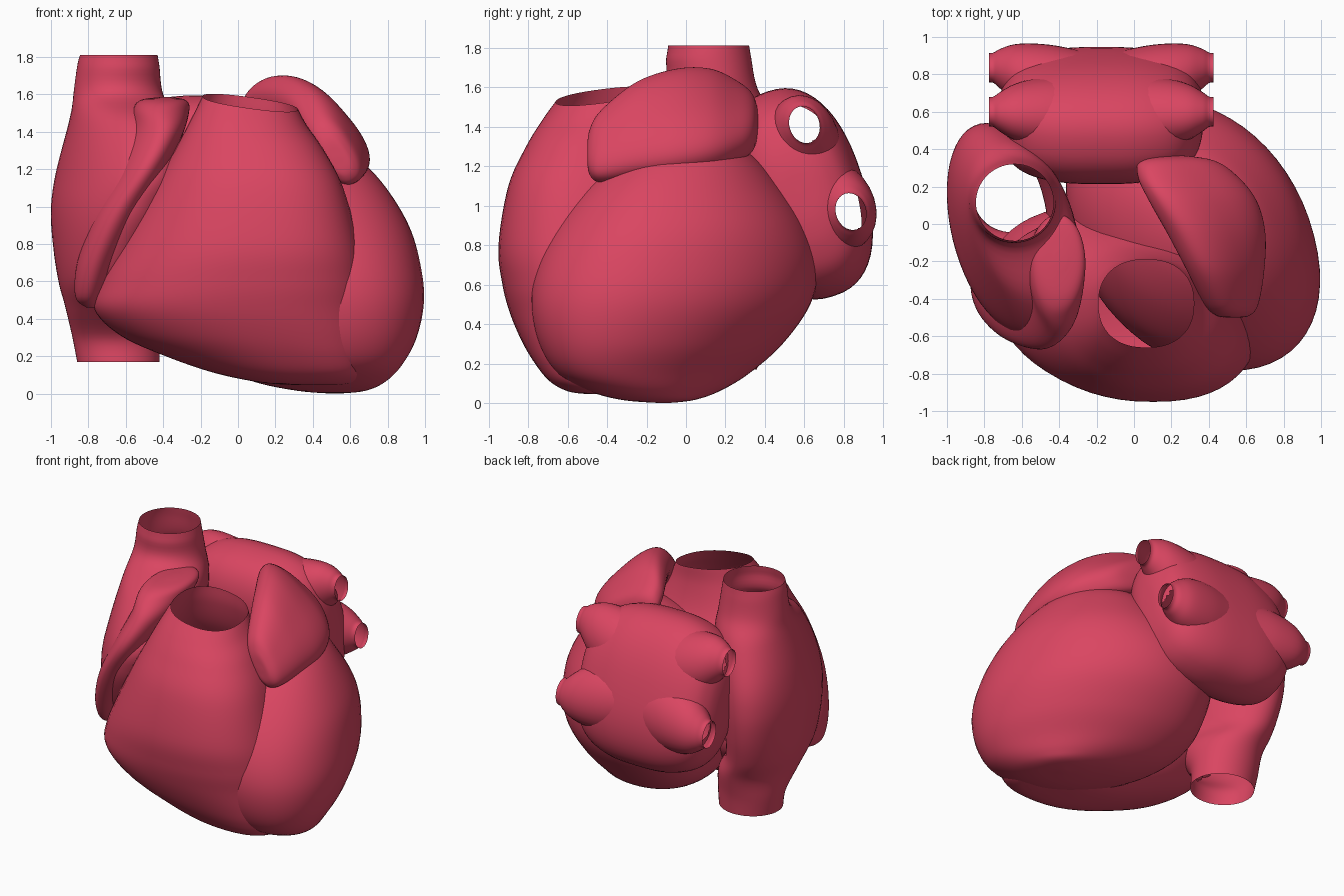
import bpy, bmesh, math
from mathutils import Vector as V

if "Cube" in bpy.data.objects:
    bpy.data.objects.remove(bpy.data.objects["Cube"])

mat = bpy.data.materials.new("muscle_red")
mat.diffuse_color = (0.70, 0.06, 0.12, 1)
mat.use_nodes = True
mat.node_tree.nodes["Principled BSDF"].inputs["Base Color"].default_value = mat.diffuse_color
mid = -0.175  # centre plane of the left atrium


def loft(name, rings, cap0=False, cap1=False, seg=56, sub=6, power=1.0, holes=()):
    """Smooth skin through rings given as (centre, half axis U, half axis W)."""
    fine = []
    n = len(rings)
    for i in range(n - 1):
        a, b, c, d = (rings[max(0, min(n - 1, i + k))] for k in (-1, 0, 1, 2))
        for s in range(sub + (i == n - 2)):
            t = s / sub
            fine.append([0.5 * (2 * q + (r - p) * t + (2 * p - 5 * q + 4 * r - w) * t * t
                                + (3 * q - p - 3 * r + w) * t ** 3)
                         for p, q, r, w in zip(a, b, c, d)])
    bm = bmesh.new()
    rows = []
    for c, u, w in fine:
        row = []
        for k in range(seg):
            a = 2 * math.pi * k / seg
            x, y = math.cos(a), math.sin(a)
            row.append(bm.verts.new(c + u * math.copysign(abs(x) ** power, x)
                                    + w * math.copysign(abs(y) ** power, y)))
        rows.append(row)
    for r0, r1 in zip(rows, rows[1:]):
        for k in range(seg):
            bm.faces.new((r0[k], r0[k - 1], r1[k - 1], r1[k]))
    if cap0:
        bm.faces.new(rows[0])
    if cap1:
        bm.faces.new(rows[-1])
    # openings where veins pass through the wall
    cut = set()
    for f in bm.faces:
        m = f.calc_center_median()
        for p, r in holes:
            if abs(m.x - mid) > .4 and (m.x - mid) * (p.x - mid) > 0 and (m - p).yz.length < r:
                cut.add(f)
    bmesh.ops.delete(bm, geom=list(cut), context='FACES')
    bmesh.ops.recalc_face_normals(bm, faces=bm.faces)
    me = bpy.data.meshes.new(name)
    bm.to_mesh(me)
    bm.free()
    for p in me.polygons:
        p.use_smooth = True
    me.materials.append(mat)
    ob = bpy.data.objects.new(name, me)
    bpy.context.collection.objects.link(ob)
    return ob


def level(z, x0, x1, y0, y1, shear=0.0, tx=0.0, ty=0.0):
    """Horizontal ring from its x and y limits, optionally sheared or tilted."""
    hx = math.sqrt(max(((x1 - x0) / 2) ** 2 - shear ** 2, 1e-6))
    return (V(((x0 + x1) / 2, (y0 + y1) / 2, z)), V((hx, 0, tx)),
            V((-shear, (y1 - y0) / 2, ty)))


# left ventricle: closed egg
loft("left_ventricle", [
    level(0.00, .50, .54, -.13, -.09),
    level(0.015, .32, .68, -.32, .04, .03),
    level(0.06, .10, .78, -.49, .17, .11),
    level(0.15, -.12, .87, -.65, .32, .18),
    level(0.30, -.28, .95, -.745, .49, .20),
    level(0.50, -.34, .99, -.785, .63, .19),
    level(0.70, -.36, .97, -.755, .67, .17),
    level(0.90, -.32, .91, -.66, .61, .13),
    level(1.10, -.20, .79, -.50, .48, .10),
    level(1.25, -.02, .65, -.32, .34, .06),
    level(1.33, .14, .50, -.15, .19, .04),
    level(1.35, .31, .34, 0, .03)], True, True, power=.95)

# right ventricle: sack open at its outflow
loft("right_ventricle", [
    level(0.045, .32, .54, -.50, -.34),
    level(0.06, .12, .62, -.60, -.24),
    level(0.11, -.12, .66, -.69, -.18, .06),
    level(0.20, -.38, .67, -.765, -.10, .10),
    level(0.31, -.62, .67, -.83, -.02, .12),
    level(0.45, -.76, .67, -.89, .08, .12),
    level(0.60, -.73, .67, -.93, .11, .11),
    level(0.80, -.63, .64, -.95, .09, .10),
    level(1.10, -.46, .56, -.90, -.03, .06),
    level(1.30, -.34, .46, -.81, -.13, .02),
    level(1.45, -.25, .37, -.73, -.18, 0, -.02, .02),
    level(1.555, -.19, .32, -.66, -.19, 0, -.035, .03)], True, power=.87)

# right atrium with upper and lower great veins, open at both ends
loft("right_atrium", [
    level(0.17, -.86, -.42, -.05, .36),
    level(0.30, -.885, -.42, -.06, .38),
    level(0.45, -.92, -.42, -.22, .42),
    level(0.60, -.96, -.46, -.42, .47, .04),
    level(0.80, -.99, -.42, -.54, .52, .08),
    level(1.00, -1.0, -.34, -.61, .54, .12),
    level(1.20, -.97, -.28, -.60, .52, .14),
    level(1.45, -.905, -.31, -.40, .44, .08),
    level(1.60, -.88, -.40, -.13, .36),
    level(1.75, -.86, -.42, -.10, .33),
    level(1.81, -.845, -.43, -.09, .32)])

# right auricle: ridge wrapping forward over the right ventricle
loft("right_auricle", [
    level(0.46, -.81, -.77, -.34, -.30),
    level(0.52, -.87, -.73, -.44, -.18),
    level(0.70, -.86, -.65, -.54, -.12),
    level(0.95, -.77, -.52, -.63, -.12),
    level(1.20, -.66, -.385, -.67, -.05, .03),
    level(1.40, -.58, -.29, -.60, 0, .03),
    level(1.52, -.56, -.26, -.50, .05),
    level(1.57, -.52, -.28, -.40, .02),
    level(1.585, -.42, -.36, -.24, -.14)], True, True)

# left atrium: pillow lofted along x, leaning back at the bottom
lean = math.radians(18)
up = V((0, -math.sin(lean), math.cos(lean)))
out = V((0, math.cos(lean), math.sin(lean)))
heart = V((mid, .58, 1.06))
veins = [(V((s, .60, 1.41)), V((s, .835, .97))) for s in (mid - .595, mid + .595)]
half = [(.545, .03), (.54, .28), (.515, .52), (.46, .74), (.36, .89), (.20, .98)]
span = [(-x, k) for x, k in half] + [(0, 1)] + half[::-1]
loft("left_atrium", [(heart + V((x, 0, 0)), out * .325 * k, up * .545 * k) for x, k in span],
     True, True, power=.85, holes=[(p, .105) for pair in veins for p in pair])

# four lung veins flaring out of the left atrium
for side, pair in zip(("right", "left"), veins):
    for place, tip in zip(("upper", "lower"), pair):
        s = 1 if tip.x > mid else -1
        rings = []
        for dx, t, r in ((.12, .60, .24), (.26, .72, .235), (.38, .82, .215), (.47, .91, .18),
                         (.54, .98, .13), (.575, 1, .10), (.60, 1, .095)):
            c = heart.lerp(tip, t)
            c.x = mid + s * dx
            rings.append((c, out * r * .8, up * r))
        loft(f"{side}_{place}_lung_vein", rings, seg=28, sub=5)

# left auricle: thick flap draped over the left ventricle
flap = []
for y, x, z, long, thick, deg in ((-.50, .53, 1.26, .02, .02, 58),
                                  (-.49, .53, 1.27, .12, .06, 58),
                                  (-.43, .52, 1.30, .20, .10, 58),
                                  (-.25, .49, 1.38, .28, .13, 54),
                                  (-.05, .44, 1.42, .33, .15, 47),
                                  (.12, .37, 1.435, .34, .15, 40),
                                  (.25, .29, 1.43, .30, .13, 33),
                                  (.34, .23, 1.42, .21, .10, 28),
                                  (.37, .20, 1.42, .02, .02, 28)):
    a = math.radians(deg)
    flap.append((V((x, y, z)), V((math.cos(a), 0, -math.sin(a))) * long,
                 V((math.sin(a), 0, math.cos(a))) * thick))
loft("left_auricle", flap, True, True, power=.82)
